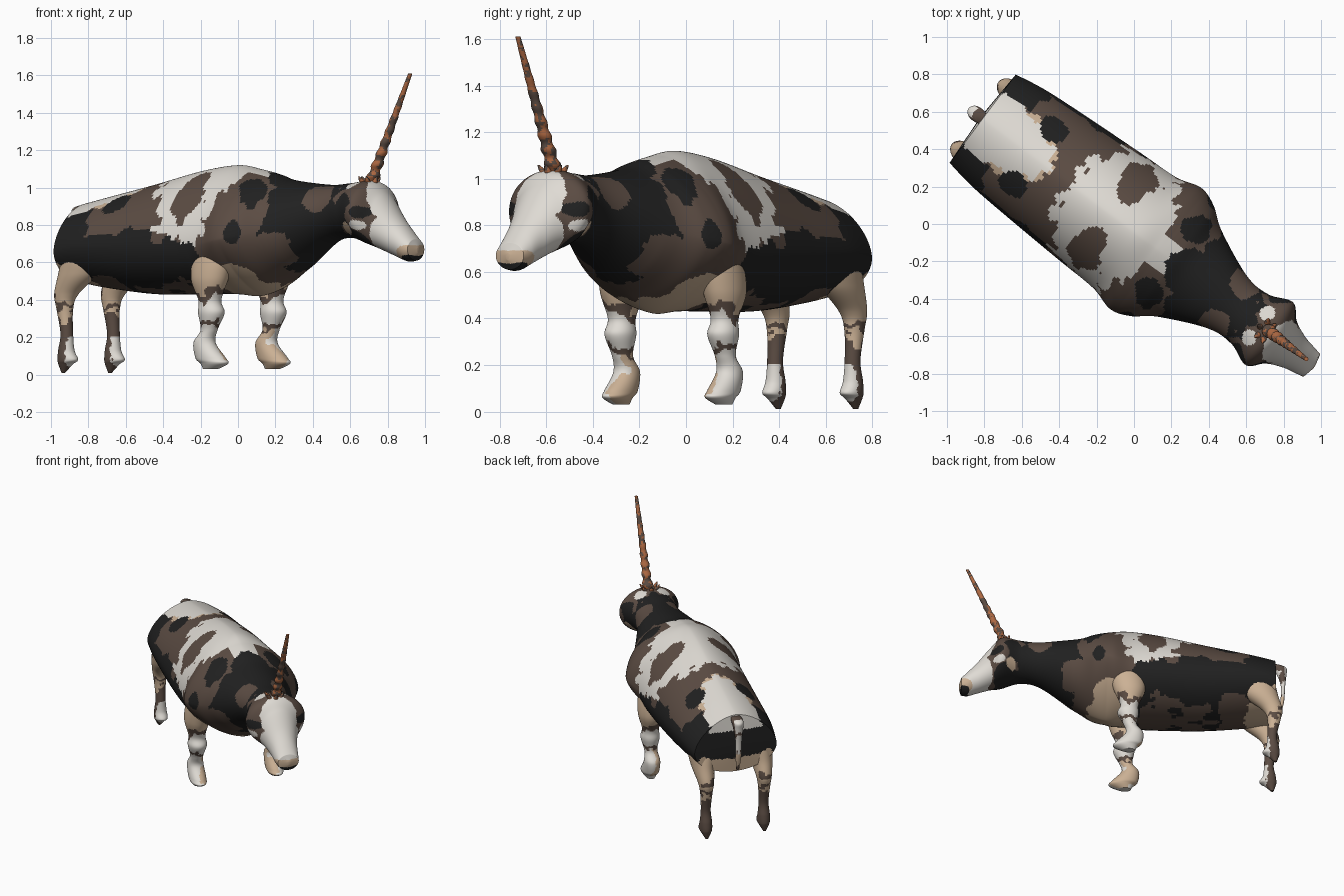
import bpy, bmesh, math
from mathutils import Vector, noise

cube = bpy.data.objects.get("Cube")
if cube:
    bpy.data.objects.remove(cube)

MID = -0.035  # sideways offset of the animal's own centre line
COLOURS = {
    "dark_brown": (0.105, 0.072, 0.056),
    "black": (0.015, 0.015, 0.015),
    "white": (0.74, 0.71, 0.66),
    "tan": (0.60, 0.44, 0.30),
    "rust": (0.42, 0.14, 0.055),
}
NAMES = list(COLOURS)
MATS = []
for label, rgb in COLOURS.items():
    m = bpy.data.materials.new(label)
    m.use_nodes = True
    m.diffuse_color = (*rgb, 1)
    bsdf = m.node_tree.nodes["Principled BSDF"]
    bsdf.inputs["Base Color"].default_value = (*rgb, 1)
    bsdf.inputs["Roughness"].default_value = 0.8
    MATS.append(m)


def place(u, v, z):
    """Animal frame (u forward, v left) to world: it stands diagonally."""
    v += MID
    return Vector((0.8 * u + 0.6 * v, -0.6 * u + 0.8 * v, z))


def spline(keys, steps):
    """Catmull-Rom through tuples of numbers; a repeated key makes a hard rim."""
    out = []
    for i in range(len(keys) - 1):
        a, b, c, d = (keys[min(max(i + k, 0), len(keys) - 1)] for k in (-1, 0, 1, 2))
        if b == c:
            continue
        for s in range(steps):
            t = s / steps
            out.append([q + 0.5 * t * (r - p + t * (2 * p - 5 * q + 4 * r - w
                        + t * (3 * (q - r) + w - p))) for p, q, r, w in zip(a, b, c, d)])
    return out + [list(keys[-1])]


def power(x, p):
    return math.copysign(abs(x) ** p, x)


def body_section(key, t):
    """Roof-like back, and a keel under the chest."""
    u, top, mid, bottom, half = key
    c, s = math.cos(t), math.sin(t)
    if c > 0:
        rise, p = top - mid, 1.2 - 0.2 * min(max(3 * u - 0.6, 0), 1)
    else:
        rise, p = mid - bottom, 1 + 0.4 * max(0, 1 - abs(u - 0.2) / 0.25)
    return u, half * power(s, p), mid + rise * power(c, p)


def limb_section(key, t):
    z, u, v, ru, rv = key
    return u + ru * math.cos(t), v + rv * math.sin(t), z


def loft(name, keys, section, paint, steps=14, sides=64):
    """Skin rings of a section along a smooth path and paint the faces."""
    bm = bmesh.new()
    rings = []
    for key in spline(keys, steps):
        pts = [section(key, math.tau * i / sides) for i in range(sides)]
        rings.append([bm.verts.new(p) for p in pts])
    for a, b in zip(rings, rings[1:]):
        for i in range(sides):
            j = (i + 1) % sides
            bm.faces.new((a[i], a[j], b[j], b[i]))
    bm.faces.new(rings[0])
    bm.faces.new(rings[-1])
    bmesh.ops.recalc_face_normals(bm, faces=bm.faces)
    for f in bm.faces:
        f.material_index = NAMES.index(paint(f.calc_center_median()))
    for v in bm.verts:
        v.co = place(*v.co)
    mesh = bpy.data.meshes.new(name)
    bm.to_mesh(mesh)
    bm.free()
    for m in MATS:
        mesh.materials.append(m)
    mesh.shade_smooth()
    mesh.set_sharp_from_angle(angle=math.radians(50))
    bpy.context.collection.objects.link(bpy.data.objects.new(name, mesh))


def ragged(p, scale=8, shift=0):
    q = Vector((p.x, abs(p.y), p.z)) * scale + Vector((shift, shift, 0))
    return noise.noise(q) + 0.6 * noise.noise(q * 2.5)


# Coat patches seen from the side: colour, u, z, length radius, height radius
FLANK = [
    ("black", -.5, .61, .46, .15), ("dark_brown", -.72, .47, .12, .06),
    ("black", -.95, .73, .18, .15), ("tan", -.95, .48, .16, .13),
    ("white", -.13, 1.1, .25, .33), ("white", -.03, .77, .06, .13),
    ("dark_brown", .24, .78, .15, .26), ("black", -.03, .57, .07, .13),
    ("black", .26, .76, .04, .06), ("black", .61, .82, .22, .36),
    ("dark_brown", .43, .68, .08, .09), ("dark_brown", .67, .95, .08, .06),
    ("tan", .17, .49, .14, .1), ("black", .87, .87, .07, .09),
    ("black", .88, .71, .1, .06), ("white", 1.14, .71, .13, .13),
    ("dark_brown", .96, .85, .07, .07), ("black", .97, .87, .05, .03),
    ("white", .95, .8, .04, .025), ("tan", .87, .78, .03, .03),
    ("tan", 1.21, .65, .06, .035), ("black", 1.21, .615, .05, .025),
]
# Patches seen from above: colour, u, |v|, length radius, width radius
BACK = [
    ("tan", -.78, 0, .25, .2), ("white", -.81, 0, .26, .19),
    ("black", -.64, .18, .08, .06), ("dark_brown", -.12, .23, .09, .12),
    ("white", .16, 0, .22, .09), ("black", .28, .22, .07, .08),
    ("black", .42, 0, .14, .12), ("white", 1.03, 0, .13, .11),
    ("white", .86, .08, .035, .04),
]


def coat(p):
    """Mirrored ragged patches; those on the back stop above the flanks."""
    colour = "dark_brown"
    patches = FLANK + (BACK if p.z > 0.8 else [])
    for i, (name, u, w, ru, rw) in enumerate(patches):
        across = p.z if i < len(FLANK) else abs(p.y)
        d = math.hypot((p.x - u) / ru, (across - w) / rw)
        if d < 0.6 or d < 1.5 and d + 0.34 * ragged(p, shift=i) < 1.05:
            colour = name
    return colour


# Trunk, neck and head: u, top, widest height, bottom, half width
RUMP, NOSE = (-.985, .915, .66, .49, .295), (1.215, .725, .67, .61, .075)
TRUNK = [
    (-1, .74, .69, .64, .01), RUMP, RUMP,
    (-.8, .955, .68, .46, .325), (-.5, 1.02, .68, .43, .345),
    (-.2, 1.09, .68, .43, .36), (.03, 1.12, .7, .43, .37),
    (.17, 1.1, .72, .42, .405), (.28, 1.075, .74, .45, .37),
    (.4, 1.04, .77, .53, .285), (.65, 1.015, .86, .7, .175),
    (.8, 1.025, .88, .73, .165), (.93, 1.035, .87, .695, .21),
    (1.01, .97, .81, .665, .14), (1.1, .855, .74, .63, .1),
    (1.17, .775, .69, .605, .085), NOSE, NOSE, (1.23, .68, .67, .65, .01),
]
loft("body_and_head", TRUNK, body_section, coat, steps=18, sides=152)


# Leg colour rules by height, with a paler outer side on the front pair
def front_coat(p):
    h = p.z + 0.06 * ragged(p, 12)
    if h > .64:
        return coat(p)
    if h > .45:
        return "tan"
    if h > .40 or .24 < h < .28:
        return "dark_brown"
    outer = abs(p.y) + 0.05 * ragged(p, 12, 5) > .265
    return "white" if h > .28 or outer else "tan"


def hind_coat(p):
    h = p.z + 0.06 * ragged(p, 12)
    if h > .67:
        return "black"
    if .40 < h < .47 and p.x < -1:
        return "dark_brown"
    if h > .37 or .30 < h < .33:
        return "tan"
    front = p.x + 0.04 * ragged(p, 14, 3) > -.962
    return "white" if .06 < h < .23 and front else "dark_brown"


# Limb keys: z, u, length radius, width radius
FRONT_LEG = [
    (.86, .1, .08, .05), (.68, .07, .12, .085), (.52, .045, .11, .085),
    (.4, .045, .064, .058), (.33, .055, .074, .065), (.24, .04, .046, .045),
    (.17, .01, .062, .055), (.09, .05, .092, .058), (.06, .075, .085, .052), (.03, .05, .045, .03),
]
HIND_LEG = [
    (.8, -.84, .1, .07), (.66, -.84, .14, .1), (.54, -.885, .12, .08),
    (.43, -.965, .07, .055), (.35, -.975, .046, .042), (.22, -.962, .034, .034),
    (.13, -.965, .045, .042), (.08, -.955, .06, .045), (.055, -.97, .04, .035), (.01, -.985, .01, .01),
]
for side, sign in (("left", 1), ("right", -1)):
    for part, keys, spread, paint in (("front_leg", FRONT_LEG, 0.276, front_coat),
                                      ("hind_leg", HIND_LEG, 0.208, hind_coat)):
        path = [(z, u, sign * (spread - 0.15 * max(0, z - 0.55)), a, b) for z, u, a, b in keys]
        loft(f"{side}_{part}", path, limb_section, paint)


# Tail hanging behind the rump
def tail_coat(p):
    if ragged(p, 14) > 0.35 or p.z < .55:
        return "dark_brown"
    return "white" if p.z > .65 else "tan"


loft("tail", [(.905, -.99, 0, .04, .03), (.885, -1.02, 0, .055, .04), (.84, -1.04, 0, .035, .035),
              (.74, -1.05, 0, .015, .022), (.62, -1.045, 0, .013, .02), (.52, -1.03, 0, .006, .01)],
     limb_section, tail_coat, steps=8, sides=20)


# Knobbly horn, with small roots spreading over the crown
def horn_coat(p):
    return "rust" if ragged(p, 24) > -0.02 else "dark_brown"


HORN = []
for i in range(21):
    t = i / 20
    r = (.034 - .023 * t) * (1 + .2 * (-1) ** i * (1 - t))
    HORN.append((1 + .61 * t, .895 + .275 * t, .01, r, r))
loft("horn", HORN, limb_section, horn_coat, steps=4, sides=20)
for i in range(6):
    du, dv = math.cos(math.tau * i / 6), math.sin(math.tau * i / 6)
    root = [(1 + .06 * k, .905 + (.02 + .03 * k) * du, (.02 + .05 * k) * dv, r, r)
            for k, r in ((0, .02), (.6, .015), (1, .004))]
    loft(f"horn_root_{i + 1}", root, limb_section, horn_coat, steps=4, sides=12)
